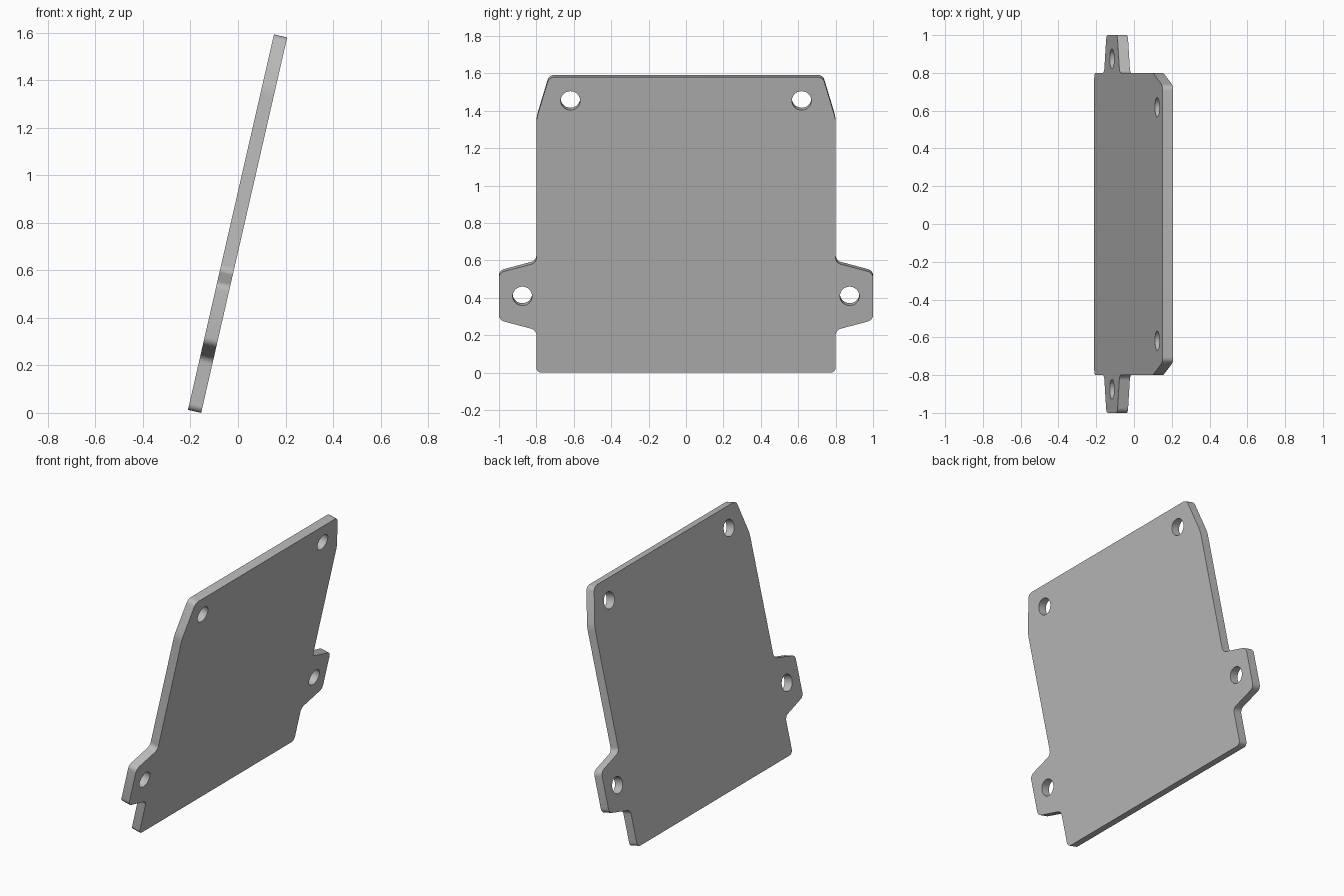
import bpy, bmesh, math
from mathutils import Matrix, Vector

cube = bpy.data.objects.get("Cube")
if cube:
    bpy.data.objects.remove(cube, do_unlink=True)

TILT = math.radians(12.9)
THICK = 0.057
HEIGHT = 1.621
ROUND = 0.028

grey = bpy.data.materials.new("light grey")
grey.use_nodes = True
colour = (0.5, 0.5, 0.5, 1)
grey.diffuse_color = colour
grey.node_tree.nodes["Principled BSDF"].inputs["Base Color"].default_value = colour


def rounded(points, r, steps=6):
    """Replace each corner of a closed outline with a short curve."""
    out = []
    for i, p in enumerate(points):
        a = p + (points[i - 1] - p).normalized() * r
        b = p + (points[(i + 1) % len(points)] - p).normalized() * r
        for k in range(steps + 1):
            t = k / steps
            # conic weight keeps the curve close to a circular arc
            w = math.sqrt((1 - (a - p).normalized().dot((b - p).normalized())) / 2)
            c0, c1, c2 = (1 - t) ** 2, 2 * w * t * (1 - t), t * t
            out.append((a * c0 + p * c1 + b * c2) / (c0 + c1 + c2))
    return out


def circle(cx, cy, r, n=32):
    return [Vector((cx + r * math.cos(math.tau * k / n),
                    cy + r * math.sin(math.tau * k / n))) for k in range(n)]


# Half outline, bottom to top: body side, mounting ear, clipped top corner
half = [Vector(p) for p in [(0.8, 0), (0.8, 0.234), (1.0, 0.288), (1.0, 0.548),
                            (0.8, 0.602), (0.8, 1.39), (0.732, HEIGHT)]]
outline = half + [Vector((-p.x, p.y)) for p in reversed(half)]
loops = [rounded(outline, ROUND)]

# Screw holes in the ears and top corners
for side in (-1, 1):
    loops.append(circle(side * 0.875, 0.42, 0.052))
    loops.append(circle(side * 0.618, 1.492, 0.052))

# Fill the flat face around the holes and give it thickness
bm = bmesh.new()
edges = []
for loop in loops:
    verts = [bm.verts.new((p.x, p.y, 0)) for p in loop]
    edges += [bm.edges.new((v, verts[i - 1])) for i, v in enumerate(verts)]
bmesh.ops.triangle_fill(bm, edges=edges, use_beauty=True, use_dissolve=False)
result = bmesh.ops.extrude_face_region(bm, geom=bm.faces[:])
moved = [g for g in result["geom"] if isinstance(g, bmesh.types.BMVert)]
bmesh.ops.translate(bm, verts=moved, vec=(0, 0, -THICK))
bmesh.ops.recalc_face_normals(bm, faces=bm.faces[:])

# Stand the plate up, leaning towards +x
s, c = math.sin(TILT), math.cos(TILT)
bm.transform(Matrix(((0, s, c, -0.155), (1, 0, 0, 0), (0, c, -s, 0), (0, 0, 0, 1))))

mesh = bpy.data.meshes.new("mounting_plate")
bm.to_mesh(mesh)
bm.free()
mesh.materials.append(grey)
plate = bpy.data.objects.new("mounting_plate", mesh)
bpy.context.collection.objects.link(plate)
bpy.ops.object.select_all(action="DESELECT")
plate.select_set(True)
bpy.context.view_layer.objects.active = plate
bpy.ops.object.shade_smooth_by_angle(angle=math.radians(30))
